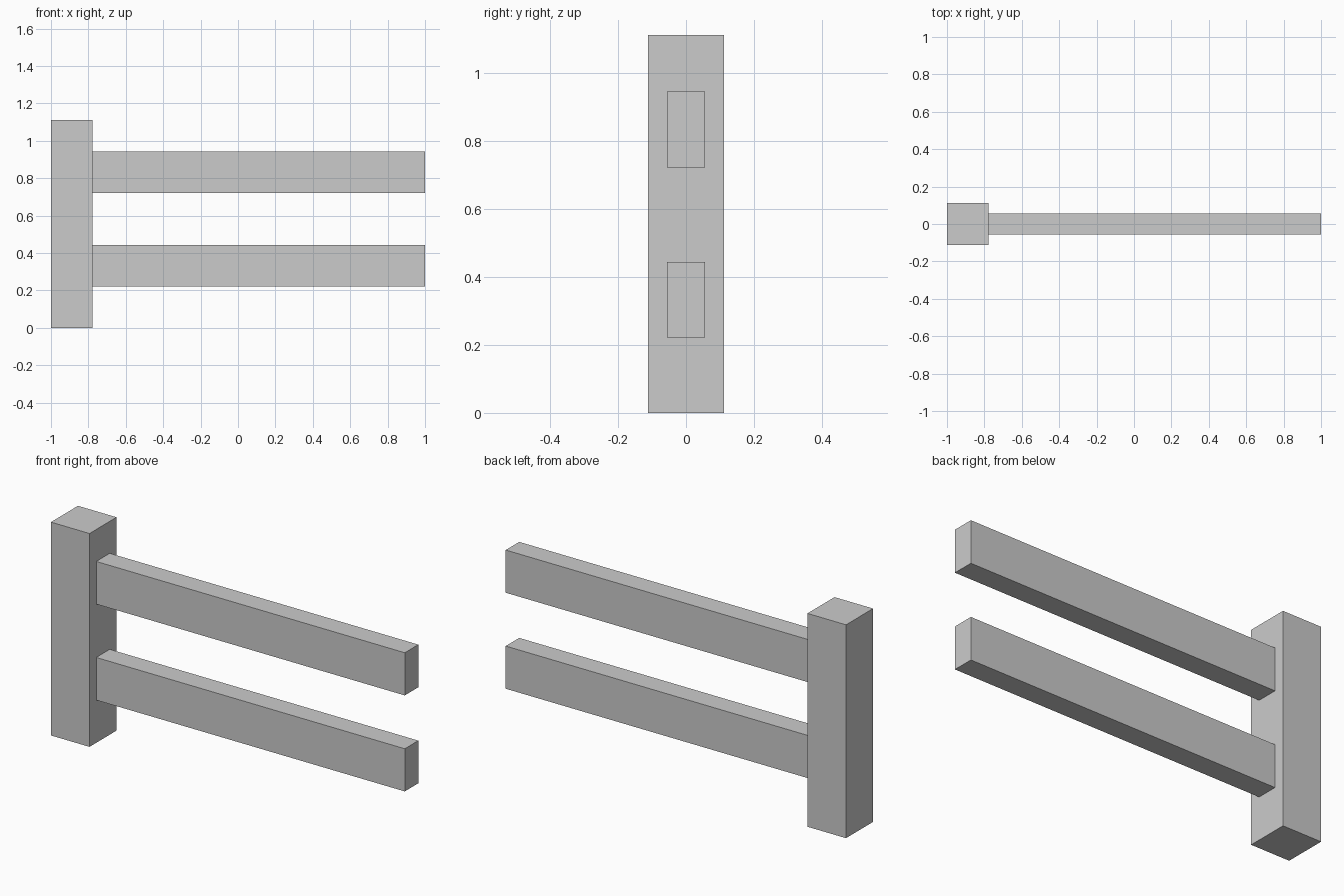
import bpy

# Remove the default cube
if "Cube" in bpy.data.objects:
    bpy.data.objects.remove(bpy.data.objects["Cube"], do_unlink=True)

UNIT = 1 / 9  # all parts sit on this module

# Single grey for every part
grey = bpy.data.materials.new("plain_grey")
grey.use_nodes = True
colour = (0.6, 0.6, 0.6, 1)
grey.diffuse_color = colour
grey.node_tree.nodes["Principled BSDF"].inputs["Base Color"].default_value = colour


def add_box(name, low, high):
    """Box between two corners given in units."""
    centre = [(a + b) / 2 * UNIT for a, b in zip(low, high)]
    size = [(b - a) * UNIT for a, b in zip(low, high)]
    bpy.ops.mesh.primitive_cube_add(size=1, location=centre)
    box = bpy.context.object
    box.name = name
    box.scale = size
    bpy.ops.object.transform_apply(location=False, rotation=False, scale=True)
    box.data.materials.append(grey)
    return box


# Square upright post
add_box("post", (-9, -1, 0), (-7, 1, 10))

# Two rails running from the post
for name, bottom in (("lower_rail", 2), ("upper_rail", 6.5)):
    add_box(name, (-7, -0.5, bottom), (9, 0.5, bottom + 2))
